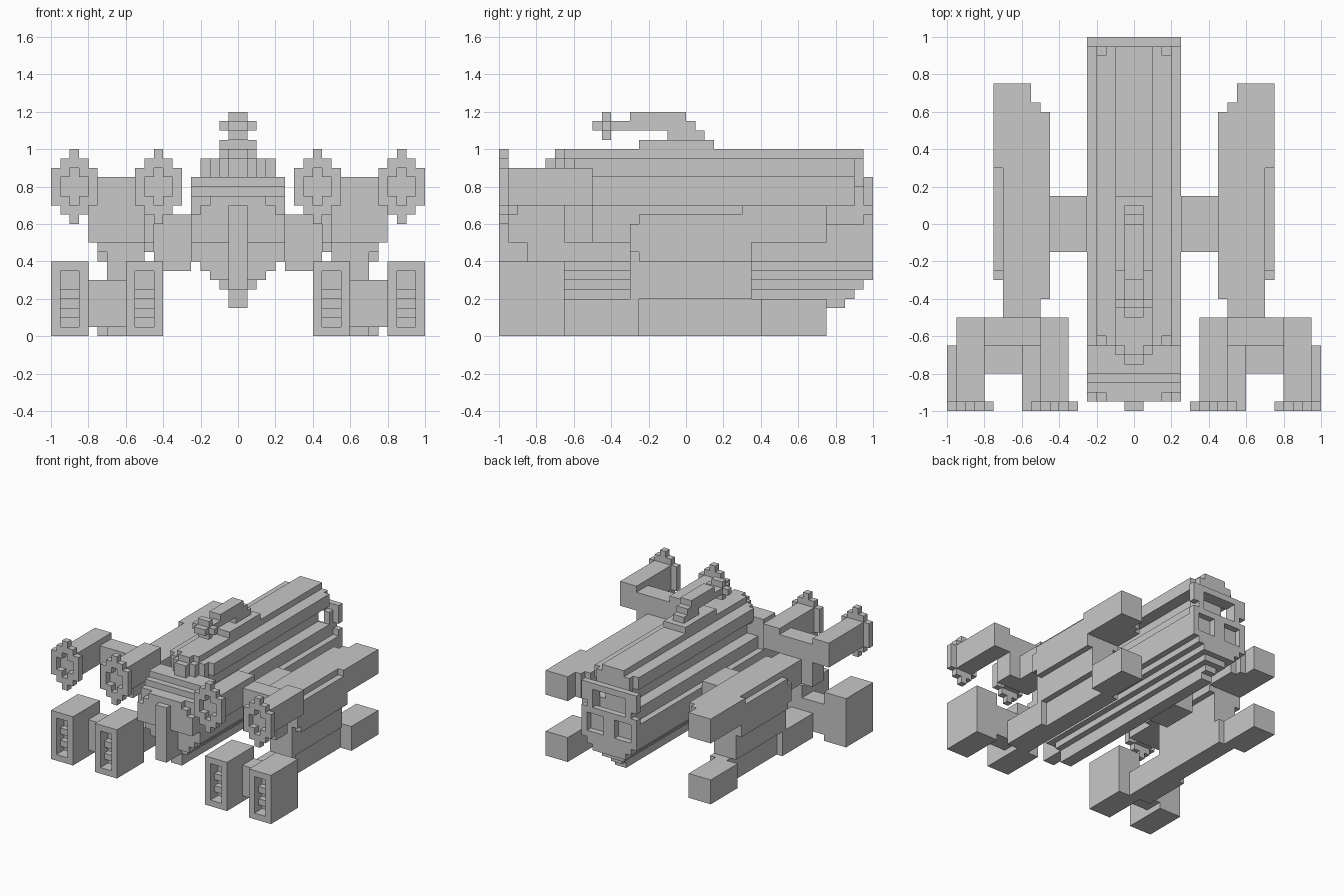
import bpy
import bmesh
from itertools import product
from mathutils import Vector

CELL = 0.05  # every part is built from whole cells of this size

if "Cube" in bpy.data.objects:
    bpy.data.objects.remove(bpy.data.objects["Cube"], do_unlink=True)

# One plain grey for the whole craft
grey = bpy.data.materials.new("plain_grey")
grey.use_nodes = True
colour = (0.58, 0.58, 0.58, 1.0)
grey.diffuse_color = colour
grey.node_tree.nodes["Principled BSDF"].inputs["Base Color"].default_value = colour

owner = {}  # which part fills each cell


def part(name, boxes, mirrored=False):
    """Fill the cells of boxes given as x, y and z ranges."""
    for box in boxes:
        for x, y, z in product(*(range(a, b) for a, b in box)):
            owner.setdefault((x, y, z), name)
            if mirrored:
                owner.setdefault((-1 - x, y, z), name)


def wide(half, ys, zs):
    """A box centred on the middle plane."""
    return ((-half, half), ys, zs)


def both(xs, ys, zs):
    """A box and its reflection."""
    return [(xs, ys, zs), ((-xs[1], -xs[0]), ys, zs)]


def build_parts():
    """Make one object per part, with only its outer faces."""
    meshes = {}
    for cell, name in owner.items():
        bm = meshes.setdefault(name, bmesh.new() if name not in meshes else None)
        for axis, side in product(range(3), (0, 1)):
            beside = list(cell)
            beside[axis] += 2 * side - 1
            if tuple(beside) in owner:
                continue
            corner = Vector(cell)
            corner[axis] += side
            u, v = Vector(), Vector()
            u[(axis + 1) % 3] = v[(axis + 2) % 3] = 1
            loop = [corner, corner + u, corner + u + v, corner + v]
            if not side:
                loop.reverse()
            bm.faces.new([bm.verts.new(p * CELL) for p in loop])
    for name, bm in meshes.items():
        bmesh.ops.remove_doubles(bm, verts=bm.verts, dist=CELL / 10)
        bmesh.ops.dissolve_limit(bm, angle_limit=CELL, verts=bm.verts, edges=bm.edges)
        mesh = bpy.data.meshes.new(name)
        bm.to_mesh(mesh)
        bm.free()
        mesh.materials.append(grey)
        bpy.context.collection.objects.link(bpy.data.objects.new(name, mesh))


# Hull: stepped keel, lower body, side shelf and inset side panels
part("keel", [
    wide(1, (-16, 17), (3, 4)),
    wide(1, (-16, 18), (4, 5)),
    wide(2, (-16, 19), (5, 6)),
    wide(3, (-17, 19), (6, 7)),
    wide(4, (-17, 19), (7, 8)),
])
part("lower_hull", [
    wide(5, (-17, 19), (8, 10)),
    wide(5, (-19, 19), (10, 12)),
])
part("side_shelf", [wide(4, (-13, 18), (12, 14))])
part("inset_panel", [
    wide(2, (-13, 18), (14, 17)),
    wide(3, (-13, -12), (16, 17)),
    wide(3, (18, 19), (16, 17)),
])

# Nose: solid block with a stepped top, an arched front and a centre bar
part("nose", [
    wide(5, (-19, -13), (12, 13)),
    wide(5, (-18, -13), (13, 15)),
    wide(5, (-17, -13), (15, 16)),
    wide(5, (-16, -13), (16, 17)),
])
part("nose_arch", [
    wide(4, (-19, -18), (13, 14)),
    wide(3, (-19, -18), (14, 15)),
])
part("nose_bar", [wide(1, (-20, -16), (5, 14))])

# Roof with stair-stepped rounded ends
part("roof",
     [wide(step, (step - 16, 19 if step < 4 else 18), (17, 19))
      for step in range(1, 5)]
     + [wide(step, (step - 15, 19), (19, 20)) for step in (1, 2)])

# Rear frame with one large and two small recessed openings
back = (19, 20)
part("rear_frame",
     [wide(5, back, (16, 17)), wide(5, back, (12, 13)), wide(5, back, (8, 9)),
      wide(1, back, (9, 12)), wide(4, back, (7, 8)), wide(3, back, (6, 7))]
     + both((3, 5), back, (14, 16))
     + both((3, 4), back, (13, 14))
     + both((4, 5), back, (9, 12))
     + both((3, 4), (18, 19), (12, 16)))

# Roof turret with a cross-shaped muzzle
part("turret_base", [
    wide(2, (-5, 3), (20, 21)),
    wide(1, (-2, 2), (21, 22)),
])
part("turret_gun", [
    wide(1, (-10, 1), (22, 23)),
    wide(1, (-6, 0), (23, 24)),
])
part("turret_muzzle", [
    wide(1, (-9, -8), (21, 24)),
    wide(2, (-9, -8), (22, 23)),
])

# Side frames: strut, upper beam, upright and lower beam
part("side_strut", [((5, 9), (-3, 3), (7, 13))], True)
part("upper_beam", [
    ((10, 14), (-12, 13), (10, 14)),
    ((11, 15), (6, 15), (10, 14)),
    ((9, 10), (-8, 12), (10, 14)),
], True)
part("outer_plate", [
    ((14, 15), (-6, 7), (9, 12)),
    ((14, 15), (-5, 7), (8, 13)),
], True)
part("inner_plate", [((9, 10), (-5, 7), (9, 13))], True)
part("upright", [((10, 14), (-6, 7), (4, 10))], True)
part("lower_beam", [
    ((10, 14), (-13, -5), (0, 4)),
    ((10, 13), (-5, 8), (0, 4)),
    ((11, 15), (8, 15), (0, 4)),
], True)

# Upper guns: cross bar, barrels and round rims with a cross-shaped hollow
part("upper_cross_bar", [((10, 16), (-13, -10), (10, 17))], True)


def gun(name, x):
    """A gun five cells wide whose rim starts at x."""
    front = (-20, -19)
    part(name + "_barrel", [((x + 1, x + 4), (-19, -10), (14, 18))], True)
    rim = [((x + 2, x + 3), front, zs) for zs in ((12, 14), (18, 20))]
    for edge, shoulder in ((x, x + 1), (x + 4, x + 3)):
        rim.append(((edge, edge + 1), front, (14, 18)))
        rim.append(((shoulder, shoulder + 1), front, (13, 15)))
        rim.append(((shoulder, shoulder + 1), front, (17, 19)))
    part(name + "_rim", rim, True)


gun("inner_gun", 6)
gun("outer_gun", 15)

# Lower launchers: open-fronted boxes with recessed slats
part("lower_cross_bar", [((12, 16), (-16, -13), (1, 6))], True)


def launcher(name, x):
    full, lip = (x, x + 4), (-20, -18)
    part(name, [
        (full, (-18, -13), (0, 8)),
        (full, lip, (0, 1)),
        (full, lip, (7, 8)),
        ((x, x + 1), lip, (1, 7)),
        ((x + 3, x + 4), lip, (1, 7)),
    ], True)
    part(name + "_slats",
         [((x + 1, x + 3), (-19, -18), (z, z + 1)) for z in (2, 4)], True)


launcher("inner_launcher", 8)
launcher("outer_launcher", 16)

build_parts()
